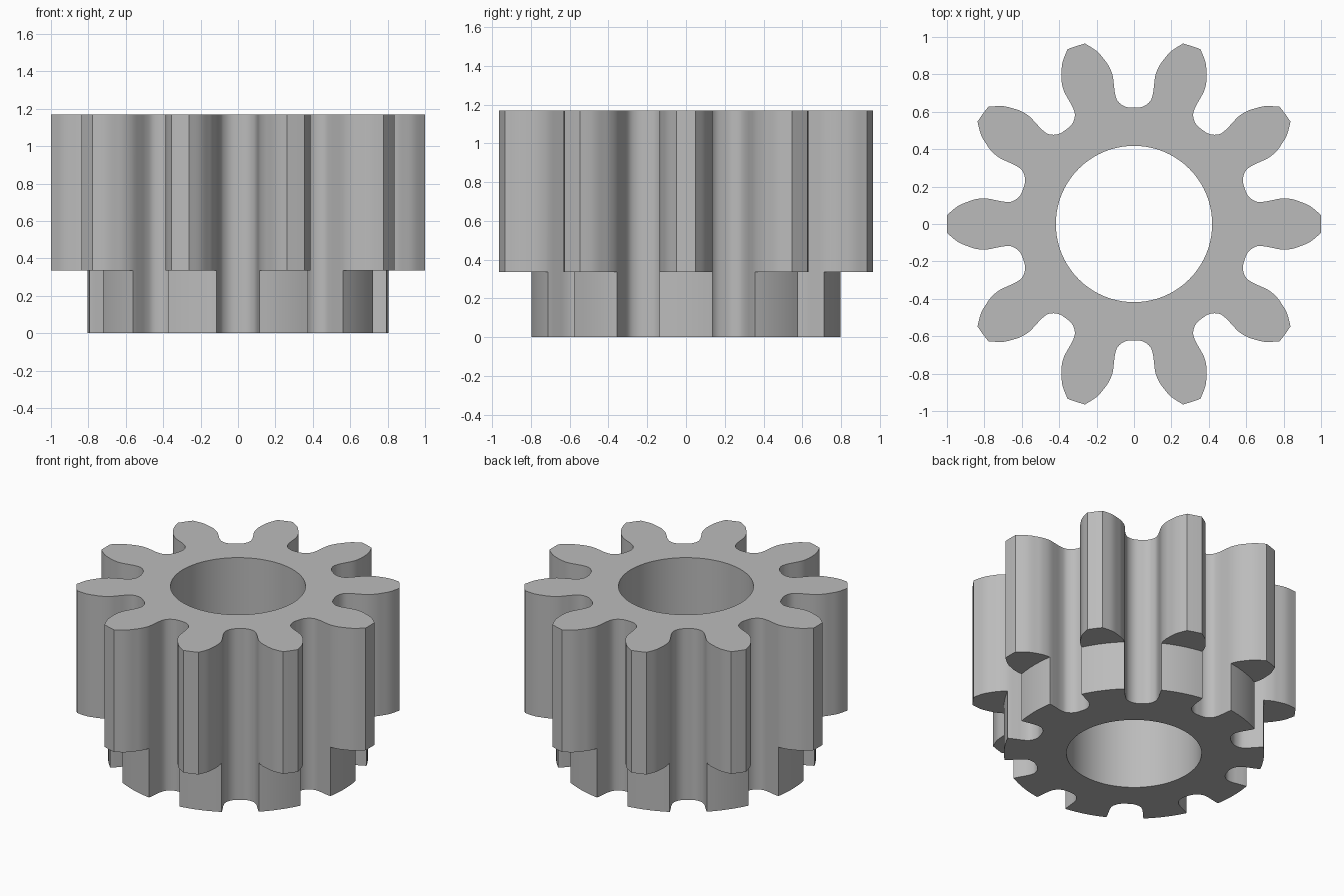
import bpy
import bmesh
from math import atan2, cos, hypot, pi, radians, sin
from mathutils import Vector

cube = bpy.data.objects.get("Cube")
if cube:
    bpy.data.objects.remove(cube, do_unlink=True)

TEETH = 10
HALF_PITCH = pi / TEETH
STEP_Z, TOP_Z = 0.335, 1.17
BORE_R = 0.418
SUB = 4

# Half of one tooth gap: (distance from the gap centre line, distance along it)
GAP = [(0, .622), (.035, .624), (.065, .637), (.09, .662), (.102, .70), (.107, .74),
       (.115, .797), (.135, .845), (.16, .88), (.2, .925), (.262, .965)]
SPLIT = 6                                   # the lower band is turned down to this point
LOW_R = hypot(*GAP[SPLIT])


def smooth_polar(points):
    """Catmull-Rom through the points, returned as (radius, angle from gap centre)."""
    p = [Vector(q) for q in points]
    p = [Vector((-p[1].x, p[1].y))] + p + [2 * p[-1] - p[-2]]
    out = []
    for a, b, c, d in zip(p, p[1:], p[2:], p[3:]):
        for i in range(SUB):
            t = i / SUB
            out.append(0.5 * (2 * b + (c - a) * t + (2 * a - 5 * b + 4 * c - d) * t ** 2
                              + (3 * b - a - 3 * c + d) * t ** 3))
    out.append(p[-2])
    return [(q.length, atan2(q.x, q.y)) for q in out]


half = smooth_polar(GAP)
root, flank = half[:SPLIT * SUB + 1], half[SPLIT * SUB:]


def tooth_tip(t):
    """Full-height tooth outline, counter-clockwise around angle t."""
    return ([(r, t - HALF_PITCH + a) for r, a in flank] + [(flank[-1][0], t)]
            + [(r, t + HALF_PITCH - a) for r, a in reversed(flank)])


def turned_tip(t, steps=8):
    """Tooth cut down to an arc."""
    w = HALF_PITCH - root[-1][1]
    return [(LOW_R, t - w + 2 * w * i / steps) for i in range(steps + 1)]


def gap_floor(t):
    """Rounded gap following the tooth at angle t, without its end points."""
    g = t + HALF_PITCH
    return [(r, g - a) for r, a in reversed(root[:-1])] + [(r, g + a) for r, a in root[1:-1]]


bm = bmesh.new()


def ring(polar, z):
    return [bm.verts.new((r * cos(a), r * sin(a), z)) for r, a in polar]


def wall(polar, z0, z1):
    """Closed wall between two heights; returns its bottom and top loops."""
    low, high = ring(polar, z0), ring(polar, z1)
    for i in range(len(low)):
        bm.faces.new((low[i - 1], low[i], high[i], high[i - 1]))
    return low, high


def cap(outer, inner):
    edges = [bm.edges.get((loop[i - 1], loop[i])) for loop in (outer, inner)
             for i in range(len(loop))]
    bmesh.ops.triangle_fill(bm, edges=edges, use_beauty=True)


angles = [2 * HALF_PITCH * k for k in range(TEETH)]

# Outer walls of both bands and the bore
bottom, _ = wall([p for t in angles for p in turned_tip(t) + gap_floor(t)], 0, STEP_Z)
_, top = wall([p for t in angles for p in tooth_tip(t) + gap_floor(t)], STEP_Z, TOP_Z)
bore_low, bore_high = wall([(BORE_R, 2 * pi * i / 80) for i in range(80)], 0, TOP_Z)

# End faces
cap(bottom, bore_low)
cap(top, bore_high)

# Ledges under the overhanging teeth
for t in angles:
    bm.faces.new(ring(tooth_tip(t) + turned_tip(t)[-2:0:-1], STEP_Z))

bmesh.ops.remove_doubles(bm, verts=bm.verts[:], dist=0.0001)
bmesh.ops.recalc_face_normals(bm, faces=bm.faces[:])

mesh = bpy.data.meshes.new("pinion_gear")
bm.to_mesh(mesh)
bm.free()
gear = bpy.data.objects.new("pinion_gear", mesh)
bpy.context.collection.objects.link(gear)

# Plain grey metal
grey = bpy.data.materials.new("plain_grey")
grey.use_nodes = True
color = (0.5, 0.5, 0.5, 1)
grey.diffuse_color = color
grey.node_tree.nodes["Principled BSDF"].inputs["Base Color"].default_value = color
mesh.materials.append(grey)

bpy.ops.object.select_all(action="DESELECT")
gear.select_set(True)
bpy.context.view_layer.objects.active = gear
bpy.ops.object.shade_smooth_by_angle(angle=radians(30))
